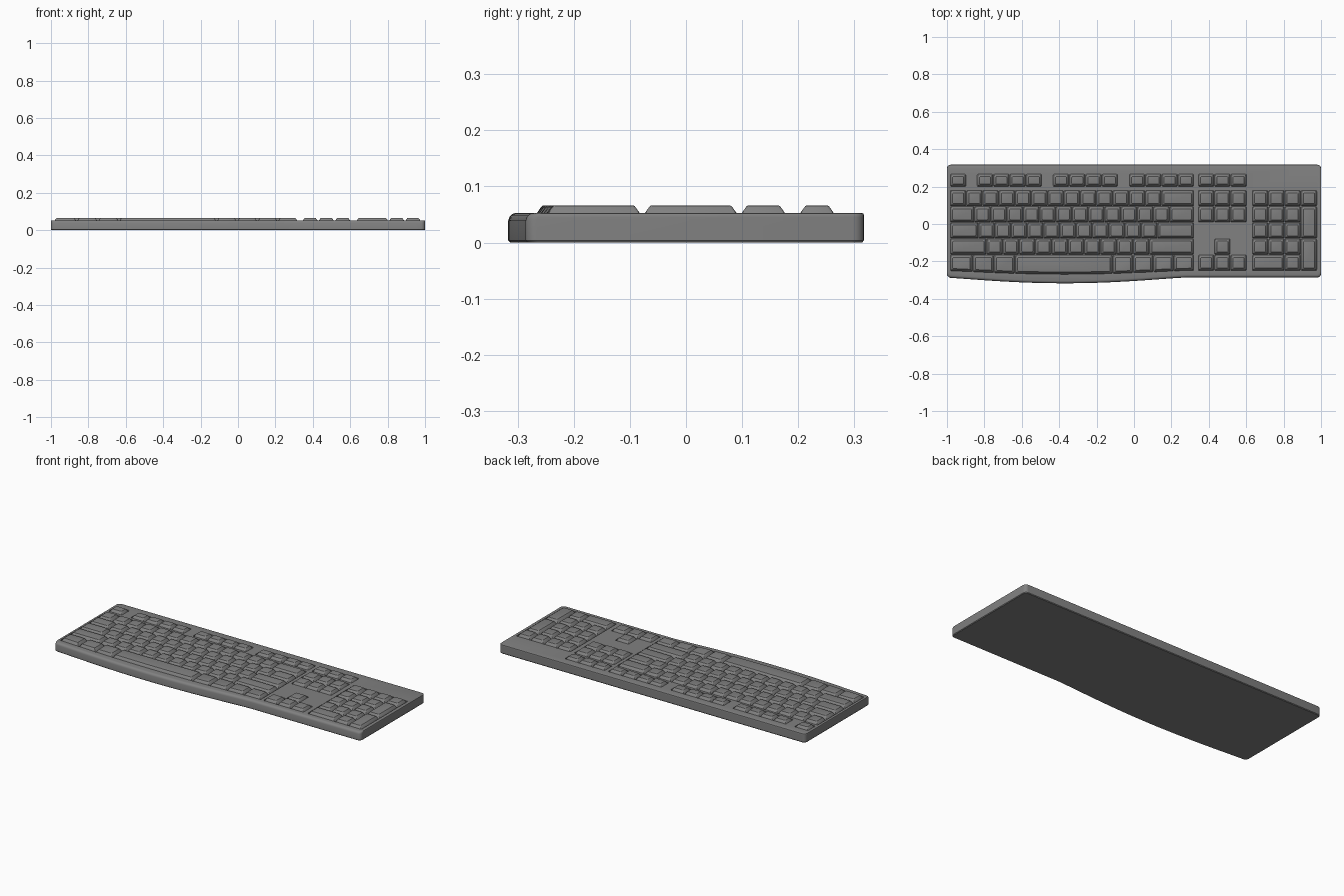
import bpy, bmesh, math

if "Cube" in bpy.data.objects:
    bpy.data.objects.remove(bpy.data.objects["Cube"])

grey = bpy.data.materials.new("mid_grey")
grey.use_nodes = True
grey.diffuse_color = (0.22, 0.22, 0.22, 1)
grey.node_tree.nodes["Principled BSDF"].inputs["Base Color"].default_value = (0.22, 0.22, 0.22, 1)


def bow(x, depth):
    """Forward bulge of the front edge under the typing area."""
    t = (x + 0.37) / 0.65
    return depth * (1 - t * t) ** 1.3 if abs(t) < 1 else 0.0


def outline(x0, x1, y0, y1, radius, depth, corner_steps, front_steps):
    """Rounded rectangle, counter-clockwise, with a bowed front edge."""
    pts = []
    corners = [(x1 - radius, y0 + radius, -90), (x1 - radius, y1 - radius, 0),
               (x0 + radius, y1 - radius, 90), (x0 + radius, y0 + radius, 180)]
    for cx, cy, start in corners:
        for i in range(corner_steps + 1):
            a = math.radians(start + 90 * i / corner_steps)
            pts.append((cx + radius * math.cos(a), cy + radius * math.sin(a)))
    for i in range(1, front_steps):
        pts.append((x0 + radius + (x1 - x0 - 2 * radius) * i / front_steps, y0))
    middle = (y0 + y1) / 2
    return [(x, y - bow(x, depth) if y < middle else y) for x, y in pts]


def loft(bm, rings):
    """Skin a stack of (z, outline) rings and cap both ends."""
    loops = [[bm.verts.new((x, y, z)) for x, y in pts] for z, pts in rings]
    n = len(loops[0])
    for low, high in zip(loops, loops[1:]):
        for i in range(n):
            j = (i + 1) % n
            bm.faces.new((low[i], low[j], high[j], high[i]))
    bm.faces.new(loops[0][::-1])
    bm.faces.new(loops[-1])


def finish(bm, name):
    bmesh.ops.recalc_face_normals(bm, faces=bm.faces)
    mesh = bpy.data.meshes.new(name)
    bm.to_mesh(mesh)
    bm.free()
    mesh.materials.append(grey)
    obj = bpy.data.objects.new(name, mesh)
    bpy.context.collection.objects.link(obj)
    return obj


TOP, FLOOR, KEY_TOP = 0.053, 0.045, 0.066
UNIT, PITCH, GAP = 0.087, 0.0863, 0.01
MAIN_X, NAV_X, PAD_X = -0.984, 0.342, 0.631
KEY_BOW = 0.02


def row_span(row, rows=1):
    """Front and back y of a key that covers rows counted from the back."""
    back = 0.176 - row * PITCH
    return back - rows * PITCH + GAP, back


def add_key(bm, x0, x1, y0, y1, depth=0):
    steps = max(1, round((x1 - x0) / 0.04)) if depth else 1
    rings = []
    for z, inset in [(FLOOR - 0.002, -0.004), (TOP, 0), (0.063, 0.007), (0.0653, 0.009), (KEY_TOP, 0.012)]:
        rings.append((z, outline(x0 + inset, x1 - inset, y0 + inset, y1 - inset,
                                 0.005, depth, 2, steps)))
    loft(bm, rings)


def add_row(bm, x, widths, y0, y1, depth=0):
    for w in widths:
        add_key(bm, x + GAP / 2, x + w * UNIT - GAP / 2, y0, y1, depth)
        x += w * UNIT


# Case: rounded slab with a softer front edge
bm = bmesh.new()
profile = [(0, 0.004, 0.003), (0.004, 0, 0), (0.039, 0, 0), (0.045, 0.002, 0),
           (0.049, 0.005, 0), (0.0515, 0.009, 0.001), (TOP, 0.015, 0.004)]
loft(bm, [(z, outline(-1 + s, 1 - s, -0.286 + f, 0.317 - s, 0.02, 0.031, 5, 64))
          for z, f, s in profile])
case = finish(bm, "case")

# Recesses in the case around each key block
F_FRONT, F_BACK = 0.204, 0.263
FUNCTION_BLOCKS = [(MAIN_X, 1), (-0.84, 4), (-0.434, 4), (-0.027, 4), (NAV_X, 3)]
EDGE = 0.006
wells = [(x, x + n * UNIT, F_FRONT - EDGE, F_BACK + EDGE, 0) for x, n in FUNCTION_BLOCKS]
front, back = row_span(0, 5)
wells.append((MAIN_X - 0.002, MAIN_X + 15 * UNIT + 0.002, front - EDGE, back + EDGE, KEY_BOW))
wells.append((PAD_X - 0.002, PAD_X + 4 * UNIT + 0.002, front - EDGE, back + EDGE, 0))
nav_front, nav_back = row_span(0, 2)
wells.append((NAV_X, NAV_X + 3 * UNIT, nav_front - EDGE, nav_back + EDGE, 0))
arrow_front, arrow_back = row_span(4)
wells.append((NAV_X, NAV_X + 3 * UNIT, arrow_front - EDGE, arrow_back + EDGE, 0))
up_front, up_back = row_span(3)
wells.append((NAV_X + UNIT, NAV_X + 2 * UNIT, up_front - EDGE, up_back + EDGE, 0))

cutters = []
for x0, x1, y0, y1, depth in wells:
    bm = bmesh.new()
    pts = outline(x0, x1, y0, y1, 0.005, depth, 2, 32 if depth else 1)
    loft(bm, [(FLOOR, pts), (0.1, pts)])
    cutter = finish(bm, "recess_cutter")
    cutter.hide_render = True
    cutters.append(cutter)
    mod = case.modifiers.new("recess", "BOOLEAN")
    mod.operation, mod.solver, mod.object = "DIFFERENCE", "EXACT", cutter
bpy.context.view_layer.update()
cut_mesh = bpy.data.meshes.new_from_object(
    case.evaluated_get(bpy.context.evaluated_depsgraph_get()))
case.modifiers.clear()
case.data = cut_mesh
for cutter in cutters:
    bpy.data.objects.remove(cutter)

# Function keys
bm = bmesh.new()
for x, n in FUNCTION_BLOCKS:
    add_row(bm, x, [1] * n, F_FRONT, F_BACK)
finish(bm, "function_keys")

# Main typing keys, bottom row following the bowed front
bm = bmesh.new()
typing_rows = [[1] * 13 + [2],
               [1.5] + [1] * 12 + [1.5],
               [1.75] + [1] * 11 + [2.25],
               [2.25] + [1] * 10 + [2.75],
               [1.4, 1.3, 1.3, 6] + [1.25] * 4]
for r, widths in enumerate(typing_rows):
    add_row(bm, MAIN_X, widths, *row_span(r), KEY_BOW if r == 4 else 0)
finish(bm, "typing_keys")

# Navigation and arrow keys
bm = bmesh.new()
for r in (0, 1, 4):
    add_row(bm, NAV_X, [1] * 3, *row_span(r))
add_row(bm, NAV_X + UNIT, [1], *row_span(3))
finish(bm, "navigation_keys")

# Number pad with two double-height keys and one double-width key
bm = bmesh.new()
for r, widths in enumerate([[1] * 4, [1] * 3, [1] * 3, [1] * 3, [2, 1]]):
    add_row(bm, PAD_X, widths, *row_span(r))
for r in (1, 3):
    add_row(bm, PAD_X + 3 * UNIT, [1], *row_span(r, 2))
finish(bm, "number_pad_keys")

# Smooth the rounded edges, keep the sharp ones
bpy.ops.object.select_all(action="DESELECT")
for obj in bpy.context.collection.objects:
    if obj.type == "MESH":
        obj.select_set(True)
        bpy.context.view_layer.objects.active = obj
bpy.ops.object.shade_smooth_by_angle(angle=math.radians(30))
